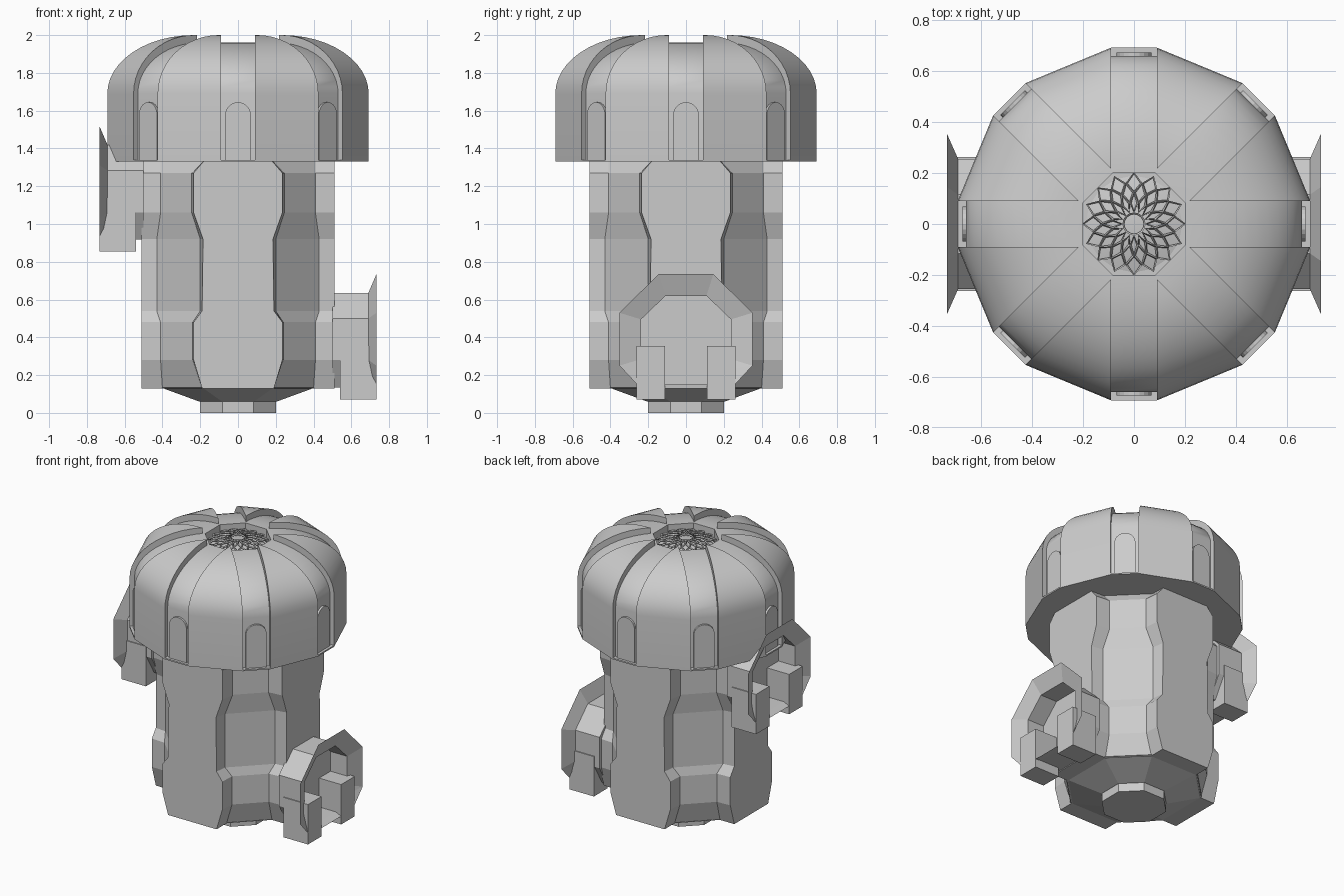
import bpy, bmesh
from math import pi, sin, cos, radians
from mathutils import Matrix, Vector

old = bpy.data.objects.get("Cube")
if old:
    bpy.data.objects.remove(old)

grey = bpy.data.materials.new("light_grey")
grey.use_nodes = True
grey.diffuse_color = (0.6, 0.6, 0.6, 1)
grey.node_tree.nodes["Principled BSDF"].inputs["Base Color"].default_value = (0.6, 0.6, 0.6, 1)


def finish(name, bm, smooth=None):
    bmesh.ops.recalc_face_normals(bm, faces=bm.faces)
    mesh = bpy.data.meshes.new(name)
    bm.to_mesh(mesh)
    bm.free()
    mesh.materials.append(grey)
    obj = bpy.data.objects.new(name, mesh)
    bpy.context.collection.objects.link(obj)
    if smooth:
        bpy.context.view_layer.objects.active = obj
        obj.select_set(True)
        bpy.ops.object.shade_smooth_by_angle(angle=radians(smooth))
        obj.select_set(False)
    return obj


def loft(name, rings, smooth=None, turn=0):
    """Skin closed rings of equal length and cap both ends."""
    bm = bmesh.new()
    spin = Matrix.Rotation(turn, 3, 'Z')
    loops = [[bm.verts.new(spin @ Vector(p)) for p in ring] for ring in rings]
    n = len(loops[0])
    for a, b in zip(loops, loops[1:]):
        for i in range(n):
            j = (i + 1) % n
            bm.faces.new((a[i], a[j], b[j], b[i]))
    bm.faces.new(loops[0])
    bm.faces.new(loops[-1])
    return finish(name, bm, smooth)


def box(name, x, y, z):
    return loft(name, [[(x[0], y[0], h), (x[1], y[0], h), (x[1], y[1], h), (x[0], y[1], h)] for h in z])


def around(points, z, count):
    """Repeat a few plan points evenly around the z axis."""
    ring = []
    for k in range(count):
        turn = Matrix.Rotation(2 * pi * k / count, 3, 'Z')
        ring += [turn @ Vector((x, y, z)) for x, y in points]
    return ring


# Body: four flat panels with a stepped groove at each diagonal
levels = [(0.13, 0.19, 0.19, 0.40), (0.28, 0.235, 0.24, 0.41), (0.48, 0.235, 0.24, 0.41),
          (0.54, 0.19, 0.2, 0.43), (0.92, 0.185, 0.2, 0.43), (1.06, 0.235, 0.245, 0.41),
          (1.27, 0.235, 0.245, 0.41), (1.34, 0.175, 0.18, 0.41)]
loft("body", [around([(-i, -o), (-e, -0.512), (e, -0.512), (i, -o)], z, 4) for z, e, i, o in levels])

# Tapered underside and octagonal foot
loft("underside", [around([(-w, -d), (w, -d)], z, 4)
                   for z, w, d in [(0.06, 0.085, 0.205), (0.135, 0.19, 0.41)]])
loft("base_foot", [around([(-0.083, -0.2), (0.083, -0.2)], z, 4) for z in (0, 0.07)])


# Dome core with recessed strips and a round well at the top
def dome_curve(inner, reach, rise, steps=12):
    arc = [pi / 2 * k / steps for k in range(steps + 1)]
    return [(inner + reach * cos(t), 1.69 + rise * sin(t)) for t in arc]


profile = [(0.692, 1.33), (0.692, 1.34), (0.66, 1.34)] + dome_curve(0.2, 0.46, 0.27) + [(0.2, 1.9)]
loft("dome_core", [around([(-min(0.09, d * 0.414), -d), (min(0.09, d * 0.414), -d)], z, 8)
                   for d, z in profile], 20)

# Eight raised wedge panels
half = 0.09
mirror = Matrix.Rotation(pi / 4, 3, 'Z')
rings = []
for d, z in [(0.692, 1.33)] + dome_curve(0.235, 0.457, 0.31):
    rings.append([(half, -0.217, z), (half, -d, z), mirror @ Vector((-half, -d, z))])
for k in range(8):
    loft("dome_panel_%d" % k, rings, 20, k * pi / 4)

# Arched plates low on every strip
arch = [(-0.068, 1.335)] + [(0.068 * cos(a), 1.577 + 0.068 * sin(a))
                            for a in [pi - pi * k / 10 for k in range(11)]] + [(0.068, 1.335)]
for k in range(8):
    loft("arched_door_%d" % k, [[(x, y, z) for x, z in arch] for y in (-0.655, -0.674)], None, k * pi / 4)

# Domed lattice in the well
bm = bmesh.new()
count, rows = 16, 5
grid = []
for r in range(rows):
    radius = 0.045 + 0.157 * r / (rows - 1)
    grid.append([bm.verts.new((radius * cos(a), radius * sin(a), 1.955 - 0.9 * radius ** 2))
                 for a in [2 * pi * (k + r % 2 / 2) / count for k in range(count)]])
for r in range(rows - 2):
    for k in range(count):
        s = k if r % 2 else k - 1
        bm.faces.new((grid[r][k], grid[r + 1][s], grid[r + 2][k], grid[r + 1][(s + 1) % count]))
bm.faces.new(grid[0])
lattice = finish("top_lattice", bm)
wire = lattice.modifiers.new("bars", 'WIREFRAME')
wire.thickness = 0.013
wire.use_even_offset = False
loft("lattice_backing", [around([(0.19 * s, 0)], 1.895 + h, 16)
                         for s, h in [(1, 0), (1, 0.01), (0.6, 0.03), (0.2, 0.04)]], 40)


# Side brackets: hollow flared drum with two feet
drum = [(0.115, 0.635), (0.255, 0.5), (0.255, 0.28), (0.17, 0.135)]
flare = [(0.145, 0.735), (0.352, 0.53), (0.352, 0.25), (0.24, 0.13)]
hollow = [(0.108, 0.62), (0.238, 0.495), (0.238, 0.285), (0.16, 0.15)]


def bracket(side, name, lift):
    def ring(points, x):
        whole = points + [(-y, z) for y, z in reversed(points)]
        return [(side * x, y, z + lift) for y, z in whole]
    loft(name + "_drum", [ring(drum, 0.5), ring(drum, 0.69), ring(flare, 0.733),
                          ring(hollow, 0.69), ring(hollow, 0.56)])
    for s, label in ((1, "back"), (-1, "front")):
        box(name + "_foot_" + label, (side * 0.54, side * 0.733), (s * 0.11, s * 0.262),
            (0.072 + lift, 0.355 + lift))


bracket(1, "left_bracket", 0)
bracket(-1, "right_bracket", 0.782)
